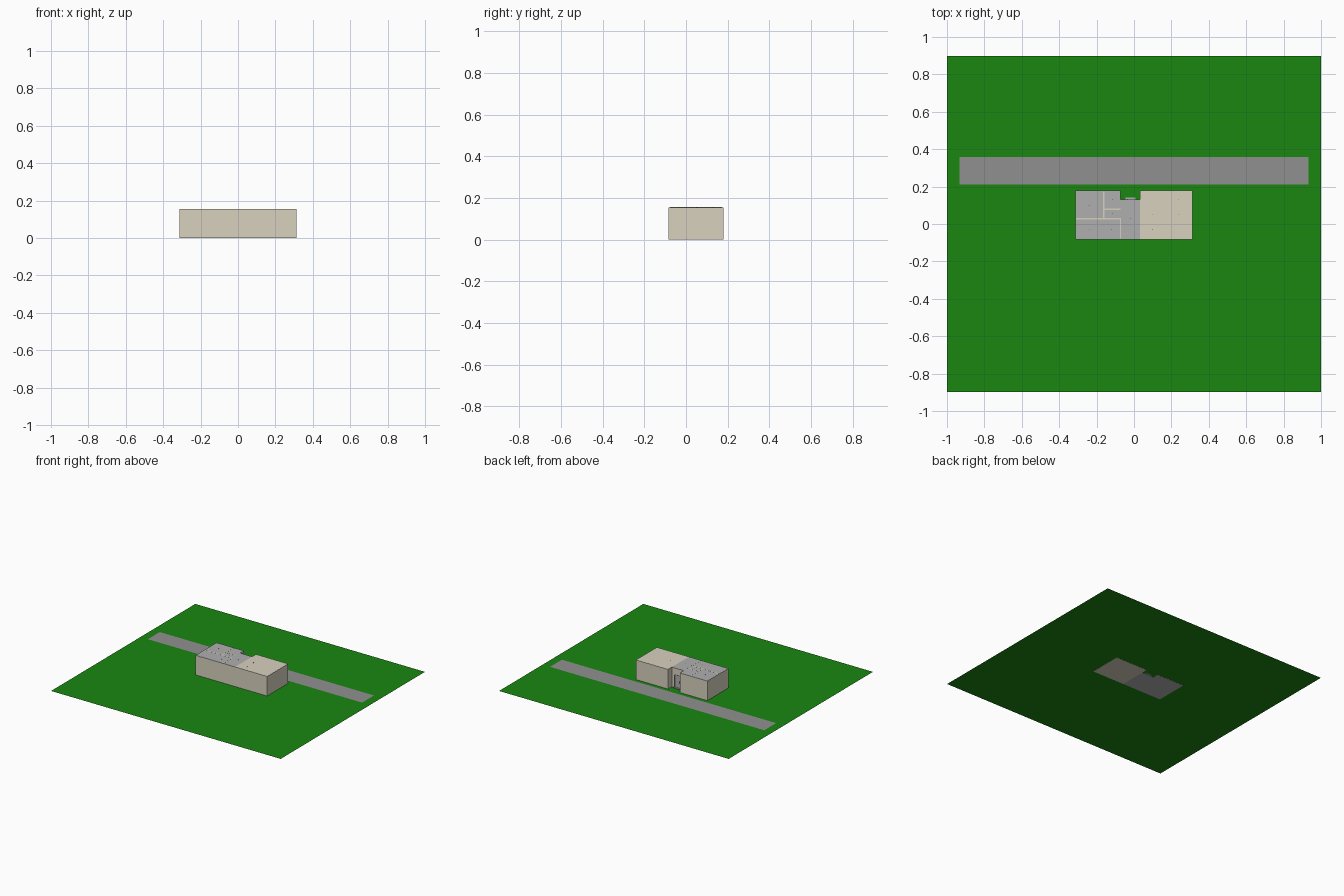
import bpy, bmesh

if "Cube" in bpy.data.objects:
    bpy.data.objects.remove(bpy.data.objects["Cube"])

def material(name, rgb):
    m = bpy.data.materials.new(name)
    m.diffuse_color = (*rgb, 1)
    m.use_nodes = True
    m.node_tree.nodes["Principled BSDF"].inputs["Base Color"].default_value = m.diffuse_color
    return m

GREEN = material("grass", (0.01, 0.24, 0.005))
ROAD = material("asphalt", (0.28, 0.28, 0.28))
GREY = material("concrete", (0.43, 0.43, 0.43))
BEIGE = material("plaster", (0.69, 0.64, 0.52))
DARK = material("dark_metal", (0.08, 0.08, 0.08))

def finish(name, bm, mat):
    me = bpy.data.meshes.new(name)
    bm.to_mesh(me)
    bm.free()
    me.materials.append(mat)
    ob = bpy.data.objects.new(name, me)
    bpy.context.collection.objects.link(ob)
    return ob

def box(name, x0, x1, y0, y1, z0, z1, mat):
    bm = bmesh.new()
    bmesh.ops.create_cube(bm, size=1)
    for v in bm.verts:
        v.co = (x1 if v.co.x > 0 else x0, y1 if v.co.y > 0 else y0, z1 if v.co.z > 0 else z0)
    return finish(name, bm, mat)

def sheet(name, x, y0, y1, z, mat):
    bm = bmesh.new()
    bm.faces.new([bm.verts.new(p) for p in ((-x, y0, z), (x, y0, z), (x, y1, z), (-x, y1, z))])
    return finish(name, bm, mat)

# Site
sheet("lawn", 1.0, -0.897, 0.897, 0.001, GREEN)
sheet("road", 0.933, 0.211, 0.359, 0.003, ROAD)

# Building outline: left wing, recessed entrance hall, right wing
XL, XA, XB, XR = -0.312, -0.072, 0.032, 0.312
YF, YN, YB = -0.083, 0.131, 0.179
T, H = 0.005, 0.154

# Floors and roofs for each section
for name, x0, x1, y1, mat in (("left_wing", XL, XA, YB, GREY),
                              ("hall", XA, XB, YN, GREY),
                              ("right_wing", XB, XR, YB, BEIGE)):
    e = 0.0008
    box(name + "_floor", x0, x1, YF + e, y1 - e, 0, 0.005, mat)
    box(name + "_roof", x0 + (e if x0 == XL else 0), x1 - (e if x1 == XR else 0),
        YF + e, y1 - e, 0.150, 0.155, mat)

# Outer walls
for name, x0, x1, y0, y1 in (
        ("front_wall_left", XL, XB - 0.0005, YF, YF + T),
        ("front_wall_right", XB + 0.0005, XR, YF, YF + T),
        ("left_wall", XL, XL + T, YF, YB),
        ("right_wall", XR - T, XR, YF, YB),
        ("back_wall_left", XL, XA, YB - T, YB),
        ("back_wall_right", XB, XR, YB - T, YB),
        ("porch_wall_left", XA - T, XA, 0.03, YB),
        ("porch_wall_right", XB, XB + T, YF, YB)):
    box(name, x0, x1, y0, y1, 0.001, H, BEIGE)

# Interior partitions, whose tops show between the grey ceilings
for i, (x0, x1, y0, y1) in enumerate((
        (XL, -0.161, 0.025, 0.031), (-0.165, -0.159, 0.025, YB - T),
        (-0.161, XA, 0.076, 0.082), (-0.161, XA, 0.025, 0.031),
        (-0.076, -0.070, YF + T, 0.031))):
    box(f"partition_{i}", x0, x1, y0, y1, 0.005, 0.1555, BEIGE)

# Entrance wall with a doorway, door leaf and step
D0, D1, DH = -0.045, 0.008, 0.105
box("entrance_wall_left", XA, D0, YN - T, YN, 0.001, H, BEIGE)
box("entrance_wall_right", D1, XB, YN - T, YN, 0.001, H, BEIGE)
box("entrance_lintel", D0, D1, YN - T, YN, DH, H, BEIGE)
box("entrance_door", D0, D1, YN - 0.004, YN - 0.002, 0.005, DH, GREY)
for n, x in (("left", D0), ("right", D1)):
    box("door_frame_" + n, x - 0.0015, x + 0.0015, YN - 0.003, YN + 0.001, 0.005, DH, DARK)
box("door_frame_top", D0, D1, YN - 0.003, YN + 0.001, DH - 0.003, DH, DARK)
box("door_handle", D0 + 0.008, D0 + 0.010, YN - 0.003, YN + 0.002, 0.045, 0.06, DARK)
box("entrance_step", D0, D1, YN, YN + 0.012, 0.001, 0.006, GREY)

# Small lamp fittings showing through the roof
for i, (x, y) in enumerate(((-0.24, 0.10), (-0.24, -0.03), (-0.12, -0.03), (-0.115, 0.13),
                            (-0.115, 0.054), (-0.02, 0.03), (0.10, 0.05), (0.24, 0.05),
                            (0.10, -0.03), (0.24, 0.13))):
    bm = bmesh.new()
    bmesh.ops.create_cone(bm, cap_ends=True, segments=12, radius1=0.002, radius2=0.002, depth=0.008)
    ob = finish(f"roof_fitting_{i}", bm, DARK)
    ob.location = (x, y, 0.152)
